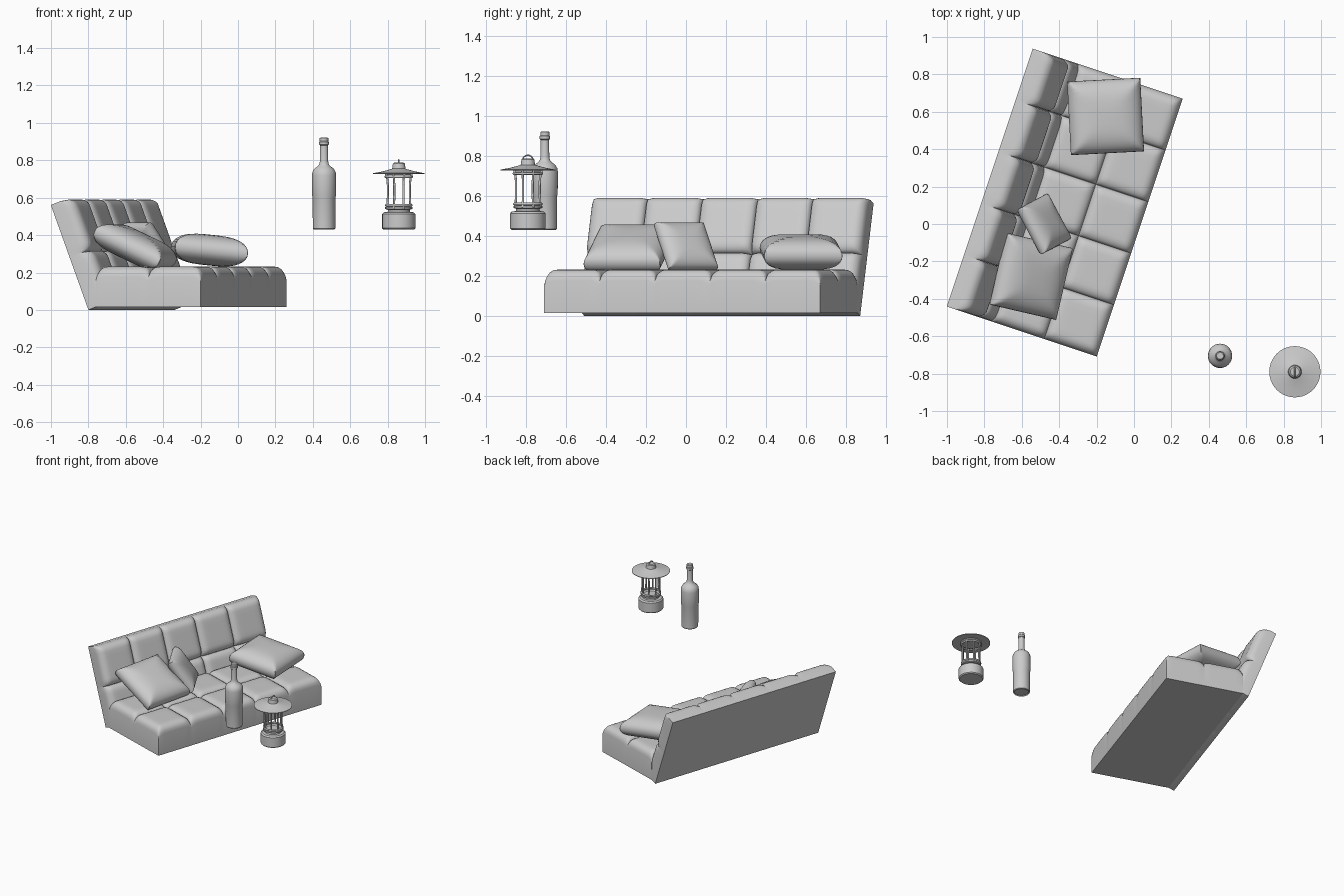
import bpy, bmesh
from math import sin, cos, pi, radians, sqrt, exp
from mathutils import Matrix, Vector

if "Cube" in bpy.data.objects:
    bpy.data.objects.remove(bpy.data.objects["Cube"])


def finish(name, bm, mat=Matrix(), angle=35):
    bmesh.ops.remove_doubles(bm, verts=bm.verts, dist=1e-5)
    bmesh.ops.recalc_face_normals(bm, faces=bm.faces)
    me = bpy.data.meshes.new(name)
    bm.to_mesh(me)
    bm.free()
    ob = bpy.data.objects.new(name, me)
    bpy.context.collection.objects.link(ob)
    me.transform(mat)
    bpy.ops.object.select_all(action='DESELECT')
    ob.select_set(True)
    bpy.context.view_layer.objects.active = ob
    bpy.ops.object.shade_smooth_by_angle(angle=radians(angle))
    return ob


def height_grid(bm, xs, ys, fn):
    rows = [[bm.verts.new((x, y, fn(x, y))) for y in ys] for x in xs]
    for a, b in zip(rows, rows[1:]):
        for j in range(len(ys) - 1):
            bm.faces.new((a[j], b[j], b[j + 1], a[j + 1]))


def tufted_pad(name, w, l, thick, mat, nx=2, ny=5):
    """Flat-bottomed mattress whose top is split into puffy square cells."""
    cx, cy = w / nx, l / ny
    steps = [0, .015, .04, .08, .13, .19, .3, .5, .7, .81, .87, .92, .96, .985]
    xs = [(i + s) * cx for i in range(nx) for s in steps] + [w]
    ys = [(i + s) * cy for i in range(ny) for s in steps] + [l]

    def drop(t, c, n):
        k = round(t / c)
        d = abs(t - k * c)
        r, deep = (.055, .055) if k in (0, n) else (.055, .035)
        u = max(0, 1 - d / r)
        return deep * (1 - sqrt(max(0, 1 - u * u)))

    def top(x, y):
        d2 = (x - round(x / cx) * cx) ** 2 + (y - round(y / cy) * cy) ** 2
        pucker = 0.02 * exp(-d2 / 0.0006)
        return thick - max(drop(x, cx, nx), drop(y, cy, ny)) - pucker

    bm = bmesh.new()
    height_grid(bm, xs, ys, top)
    # side skirt and closed base
    rim = [e for e in bm.edges if e.is_boundary]
    ext = bmesh.ops.extrude_edge_only(bm, edges=rim)['geom']
    for v in ext:
        if isinstance(v, bmesh.types.BMVert):
            v.co.z = 0
    bmesh.ops.holes_fill(bm, edges=[e for e in bm.edges if e.is_boundary], sides=0)
    return finish(name, bm, mat, 40)


def pillow(name, loc, half, h, yaw, tilt):
    t = [0, .2, .4, .55, .68, .78, .86, .92, .96, .985, 1]
    s = [-v * half for v in reversed(t[1:])] + [v * half for v in t]
    bm = bmesh.new()
    for side in (1, -1):
        def puff(x, y):
            m = min(1, max(abs(x), abs(y)) / half)
            return side * h * sqrt(max(0, 1 - m ** 3.2))
        height_grid(bm, s, s, puff)
    mat = (Matrix.Translation(loc) @ Matrix.Rotation(radians(yaw), 4, 'Z')
           @ Matrix.Rotation(radians(tilt), 4, 'Y'))
    return finish(name, bm, mat, 40)


def lathe(name, loc, profile, segs=32):
    bm = bmesh.new()
    vs = [bm.verts.new((r, 0, z)) for r, z in profile]
    es = [bm.edges.new(p) for p in zip(vs, vs[1:])]
    bmesh.ops.spin(bm, geom=vs + es, cent=(0, 0, 0), axis=(0, 0, 1),
                   angle=2 * pi, steps=segs)
    return finish(name, bm, Matrix.Translation(loc))


def tube(name, paths, radius, cyclic=False):
    cu = bpy.data.curves.new(name, 'CURVE')
    cu.dimensions = '3D'
    cu.bevel_depth = radius
    cu.bevel_resolution = 2
    cu.use_fill_caps = True
    for pts in paths:
        sp = cu.splines.new('POLY')
        sp.points.add(len(pts) - 1)
        for p, c in zip(sp.points, pts):
            p.co = (*c, 1)
        sp.use_cyclic_u = cyclic
        sp.use_smooth = True
    ob = bpy.data.objects.new(name, cu)
    bpy.context.collection.objects.link(ob)
    return ob


# Sofa: seat pad and leaning back pad, turned on the floor
TURN = Matrix.Rotation(radians(-18.43), 4, 'Z')
LEAN = radians(20.7)
tufted_pad("seat", .591, 1.453, .217, TURN @ Matrix.Translation((-.556, -.735, .015)))
tufted_pad("backrest", .6, 1.453, .128,
           TURN @ Matrix.Translation((-.598 - .6 * sin(LEAN), -.735, .6 * cos(LEAN)))
           @ Matrix.Rotation(pi / 2 - LEAN, 4, 'Y'))

# Loose pillows
pillow("pillow_right", (-.152, .575, .32), .197, .082, 3, 6)
pillow("pillow_left", (-.55, -.28, .338), .197, .08, -13, 25)
pillow("pillow_small", (-.48, 0, .348), .137, .055, 28, 55)

# Bottle
lathe("bottle", (.46, -.705, 0), [
    (0, .436), (.05, .436), (.056, .43), (.06, .435), (.061, .6), (.064, .612),
    (.065, .72), (.062, .738), (.052, .755), (.036, .767), (.026, .778),
    (.022, .795), (.021, .88), (.026, .884), (.026, .898), (.023, .902),
    (.023, .918), (.018, .922), (0, .922)])

# Lantern: base, hat, cap
LX, LY = .86, -.79
lathe("lantern_base", (LX, LY, 0), [
    (0, .43), (.082, .43), (.089, .437), (.089, .512), (.08, .522), (.06, .524),
    (.058, .535), (.073, .54), (.073, .55), (.06, .553), (.05, .545), (0, .545)])
lathe("lantern_hat", (LX, LY, 0), [
    (0, .722), (.07, .722), (.074, .729), (.137, .727), (.137, .731),
    (.09, .74), (.045, .752), (.036, .755), (.032, .782), (.024, .788), (0, .788)], 40)

# Lantern cage: eight slim posts flaring at both ends
side = [(.07, .54), (.066, .565), (.064, .6), (.064, .67), (.067, .7), (.074, .728)]
tube("lantern_cage", [[(LX + r * cos(a), LY + r * sin(a), z) for r, z in side]
                      for a in (pi / 8 + k * pi / 4 for k in range(8))], .006)
for nm, z, r in (("lantern_lower_ring", .56, .067), ("lantern_upper_ring", .712, .07)):
    tube(nm, [[(LX + r * cos(k * pi / 16), LY + r * sin(k * pi / 16), z)
               for k in range(32)]], .007, True)

# Lantern carrying ring
tube("lantern_handle", [[(LX, LY + .027 * cos(k * pi / 12), .776 + .027 * sin(k * pi / 12))
                         for k in range(24)]], .0035, True)
